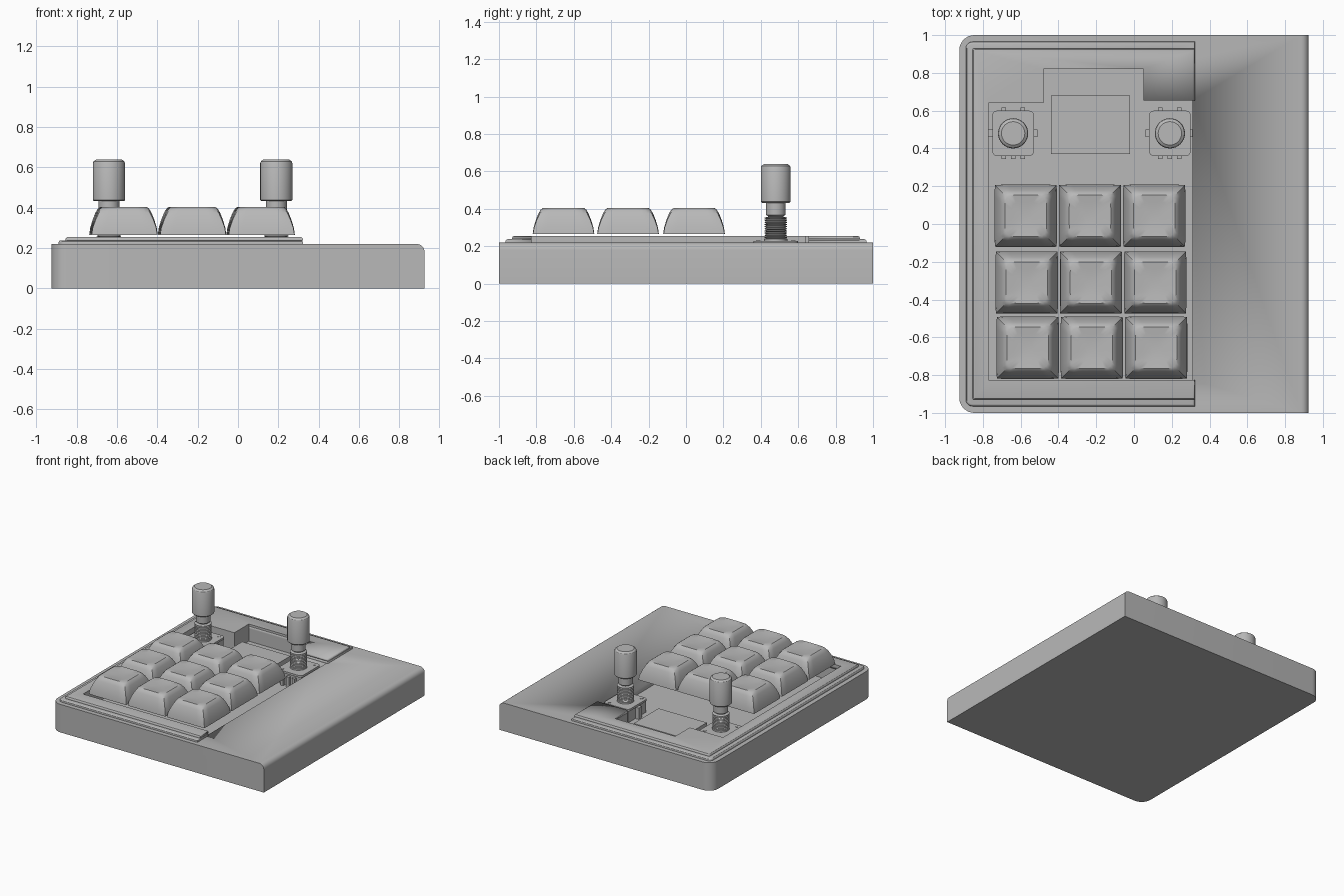
import bpy, bmesh, math
from mathutils import Vector

if "Cube" in bpy.data.objects:
    bpy.data.objects.remove(bpy.data.objects["Cube"], do_unlink=True)

grey = bpy.data.materials.new("plain grey")
grey.use_nodes = True
grey.diffuse_color = (0.48, 0.48, 0.48, 1)
grey.node_tree.nodes["Principled BSDF"].inputs["Base Color"].default_value = (0.48, 0.48, 0.48, 1)


def finish(name, bm, angle=30):
    bmesh.ops.recalc_face_normals(bm, faces=bm.faces)
    mesh = bpy.data.meshes.new(name)
    bm.to_mesh(mesh)
    bm.free()
    mesh.materials.append(grey)
    obj = bpy.data.objects.new(name, mesh)
    bpy.context.collection.objects.link(obj)
    bpy.ops.object.select_all(action='DESELECT')
    obj.select_set(True)
    bpy.context.view_layer.objects.active = obj
    bpy.ops.object.shade_smooth_by_angle(angle=math.radians(angle))
    return obj


def mid(edge):
    return (edge.verts[0].co + edge.verts[1].co) / 2


def bevel(bm, test, size, segments):
    edges = [e for e in bm.edges if test(e)]
    bmesh.ops.bevel(bm, geom=edges, offset=size, segments=segments, profile=0.5, affect='EDGES')


def prism(outline, low, high):
    bm = bmesh.new()
    base = bm.faces.new([bm.verts.new((x, y, low)) for x, y in outline])
    top = bmesh.ops.extrude_face_region(bm, geom=[base])["geom"]
    bmesh.ops.translate(bm, vec=(0, 0, high - low),
                        verts=[v for v in top if isinstance(v, bmesh.types.BMVert)])
    bmesh.ops.recalc_face_normals(bm, faces=bm.faces)
    return bm


def rect(x0, x1, y0, y1):
    return [(x0, y0), (x1, y0), (x1, y1), (x0, y1)]


def upright(e):
    return abs(e.verts[0].co.z - e.verts[1].co.z) > 0.001


def opening(right):
    return [(-0.77, -0.825), (right, -0.825), (right, 0.655), (0.05, 0.655),
            (0.05, 0.82), (-0.48, 0.82), (-0.48, 0.64), (-0.77, 0.64)]


def cut(obj, right, floor):
    cutter = finish("cutter", prism(opening(right), floor, 0.5))
    cutter.hide_render = True
    mod = obj.modifiers.new("opening", 'BOOLEAN')
    mod.operation, mod.solver, mod.object = 'DIFFERENCE', 'EXACT', cutter
    bpy.ops.object.select_all(action='DESELECT')
    obj.select_set(True)
    bpy.context.view_layer.objects.active = obj
    bpy.ops.object.modifier_apply(modifier=mod.name)
    bpy.data.objects.remove(cutter, do_unlink=True)


def lathe(name, profile, x, y, steps=32):
    bm = bmesh.new()
    rings = []
    for r, z in profile:
        rings.append([bm.verts.new((x + r * math.cos(a), y + r * math.sin(a), z))
                      for a in (math.tau * i / steps for i in range(steps))])
    for a, b in zip(rings, rings[1:]):
        for i in range(steps):
            j = (i + 1) % steps
            bm.faces.new((a[i], a[j], b[j], b[i]))
    bm.faces.new(rings[0])
    bm.faces.new(rings[-1])
    return finish(name, bm)


# Case body: rounded left corners, softened right top edge, sunken tray
bm = prism(rect(-0.925, 0.925, -1, 1), 0, 0.22)
bevel(bm, lambda e: upright(e) and mid(e).x < 0, 0.08, 8)
bevel(bm, lambda e: mid(e).x > 0.92 and mid(e).z > 0.21, 0.04, 6)
cut(finish("case_body", bm), 0.31, 0.12)

# Two stepped rim tiers around the tray, open on the right
for name, left, half, low, high, radius in (
        ("lower_rim", -0.89, 0.965, 0.22, 0.238, 0.035),
        ("upper_rim", -0.855, 0.93, 0.238, 0.255, 0.01)):
    bm = prism(rect(left, 0.322, -half, half), low, high)
    bevel(bm, lambda e: upright(e) and mid(e).x < 0, radius, 5)
    bevel(bm, lambda e: not upright(e) and mid(e).z > high - 0.001, 0.012, 3)
    cut(finish(name, bm), 0.5, 0.1)

# Display module
finish("display", prism(rect(-0.44, -0.02, 0.37, 0.68), 0.115, 0.18))


# Keycaps: square skirt lofted into a rounded dished top
def ring_point(angle, half, power):
    c, s = math.cos(angle), math.sin(angle)
    d = (abs(c) ** power + abs(s) ** power) ** (-1 / power)
    return half * c * d, half * s * d


def keycap(name, x, y):
    bm = bmesh.new()
    steps = 48
    levels = [(0.165, 0.265, 60), (0.16, 0.3, 40), (0.148, 0.34, 20), (0.134, 0.375, 12),
              (0.122, 0.395, 8), (0.11, 0.404, 6), (0.075, 0.4, 4), (0.035, 0.396, 2)]
    rings = []
    for half, z, power in levels:
        pts = [ring_point(math.tau * i / steps, half, power) for i in range(steps)]
        rings.append([bm.verts.new((x + px, y + py, z)) for px, py in pts])
    for a, b in zip(rings, rings[1:]):
        for i in range(steps):
            j = (i + 1) % steps
            bm.faces.new((a[i], a[j], b[j], b[i]))
    bm.faces.new(rings[0])
    bm.faces.new(rings[-1])
    finish(name, bm, 35)


for row, y in enumerate((0.043, -0.31, -0.655)):
    for col in range(3):
        keycap(f"keycap_{row + 1}_{col + 1}", -0.573 + 0.34 * col + 0.005 * row, y)


# Rotary encoders: housing, flange, pins, threaded shaft and knob
def encoder(side, x, y):
    body = prism(rect(x - 0.1, x + 0.1, y - 0.11, y + 0.11), 0.115, 0.212)
    finish(side + "_encoder_housing", body)
    bm = prism(rect(x - 0.11, x + 0.11, y - 0.12, y + 0.12), 0.212, 0.228)
    bevel(bm, upright, 0.025, 4)
    finish(side + "_encoder_flange", bm)
    for sx, sy in ((-1, -1), (1, 1)):
        lathe(side + "_encoder_rivet", [(0.012, 0.22), (0.012, 0.231)],
              x + 0.075 * sx, y + 0.093 * sy, 12)
    pins = [(-0.05, -0.125), (0, -0.125), (0.05, -0.125), (-0.05, 0.125), (0.05, 0.125)]
    for px, py in pins:
        finish(side + "_encoder_pin",
               prism(rect(x + px - 0.012, x + px + 0.012, y + py - 0.012, y + py + 0.012), 0.115, 0.2))
    for s in (-1, 1):
        px = x + s * 0.115
        finish(side + "_encoder_clip", prism(rect(px - 0.014, px + 0.014, y - 0.02, y + 0.02), 0.115, 0.21))
    thread = [(0.062, 0.225), (0.062, 0.24)]
    for i in range(10):
        z = 0.242 + i * 0.0115
        thread += [(0.05, z), (0.061, z + 0.004), (0.061, z + 0.007)]
    thread += [(0.04, 0.358), (0.04, 0.368)]
    lathe(side + "_encoder_thread", thread, x, y)
    lathe(side + "_knob", [(0.04, 0.36), (0.052, 0.368), (0.052, 0.432), (0.074, 0.432), (0.08, 0.438),
                           (0.08, 0.62), (0.076, 0.63), (0.062, 0.64)], x, y)


encoder("right", -0.64, 0.48)
encoder("left", 0.19, 0.48)
